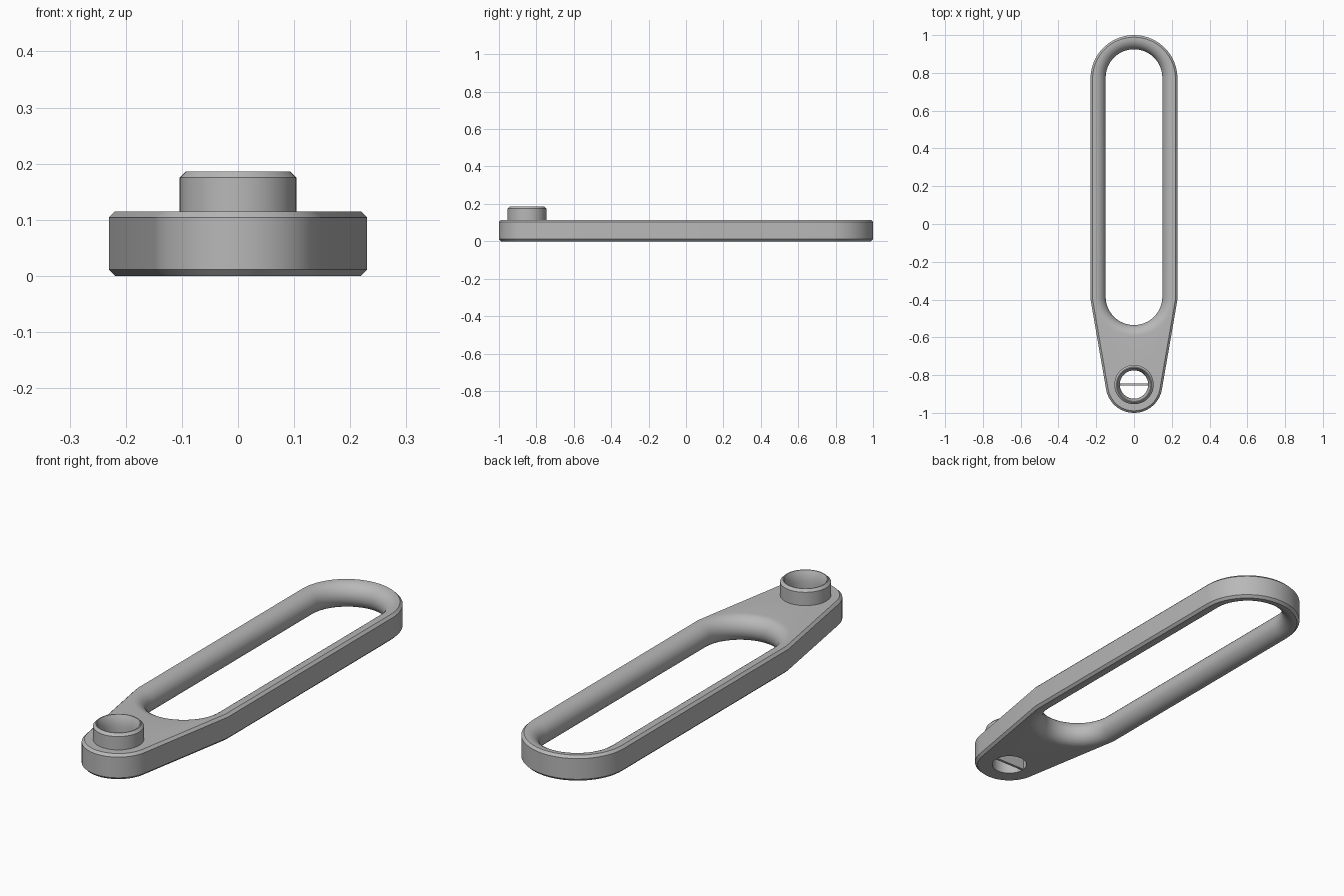
import bpy, bmesh
from math import sin, cos, sqrt, radians

cube = bpy.data.objects.get("Cube")
if cube:
    bpy.data.objects.remove(cube, do_unlink=True)

grey = bpy.data.materials.new("mid grey")
grey.use_nodes = True
colour = (0.48, 0.48, 0.48, 1)
grey.diffuse_color = colour
grey.node_tree.nodes["Principled BSDF"].inputs["Base Color"].default_value = colour

HEIGHT = 0.115      # plate thickness
CHAMFER = 0.011
EYE_Y = -0.85       # centre of the small eye
EYE_R = 0.075
SEG = 48


def arc(cy, r, start, end, n):
    """Points on an arc centred on the y axis."""
    angles = [radians(start + (end - start) * i / n) for i in range(n + 1)]
    return [(r * cos(a), cy + r * sin(a)) for a in angles]


def circle(r):
    return arc(EYE_Y, r, 0, 360, SEG)[:-1]


def plate_outline(inset):
    w = 0.23 - inset
    return (arc(0.77, w, 0, 180, 40) + [(-w, -0.4)]
            + arc(EYE_Y, 0.15 - inset, 190, 350, 32) + [(w, -0.4)])


def slot_outline(r):
    return arc(0.775, r, 0, 180, 32) + arc(-0.385, r, 180, 360, 32)


def loft(name, rings, caps=True):
    """Skin a stack of (outline, z) rings into an object."""
    bm = bmesh.new()
    loops = [[bm.verts.new((x, y, z)) for x, y in pts] for pts, z in rings]
    n = len(loops[0])
    for a, b in zip(loops, loops[1:]):
        for i in range(n):
            j = (i + 1) % n
            bm.faces.new((a[i], a[j], b[j], b[i]))
    if caps:
        bm.faces.new(loops[0][::-1])
        bm.faces.new(loops[-1])
        bmesh.ops.recalc_face_normals(bm, faces=bm.faces)
    mesh = bpy.data.meshes.new(name)
    bm.to_mesh(mesh)
    bm.free()
    mesh.materials.append(grey)
    ob = bpy.data.objects.new(name, mesh)
    bpy.context.collection.objects.link(ob)
    return ob


def activate(ob):
    bpy.ops.object.select_all(action='DESELECT')
    ob.select_set(True)
    bpy.context.view_layer.objects.active = ob


def cut(ob, cutter):
    cutter.hide_render = True
    mod = ob.modifiers.new("cut", 'BOOLEAN')
    mod.operation = 'DIFFERENCE'
    mod.solver = 'EXACT'
    mod.object = cutter
    activate(ob)
    bpy.ops.object.modifier_apply(modifier=mod.name)
    bpy.data.objects.remove(cutter, do_unlink=True)


# Chamfered link plate
plate = loft("link_plate", [
    (plate_outline(CHAMFER), 0), (plate_outline(0), CHAMFER),
    (plate_outline(0), HEIGHT - CHAMFER), (plate_outline(CHAMFER), HEIGHT)])

# Long slot with a half-round inner edge
half = HEIGHT / 2
rings = []
for i in range(17):
    a = radians(-90 + 180 * i / 16)
    rings.append((slot_outline(0.15 + half * (1 - cos(a))), half + half * sin(a)))
wide = slot_outline(0.15 + half)
cut(plate, loft("slot_cutter", [(wide, -0.05)] + rings + [(wide, HEIGHT + 0.05)]))

# Hole through the small eye
cut(plate, loft("eye_cutter", [(circle(EYE_R), -0.05), (circle(EYE_R), 0.2)]))

# Raised collar with a flared mouth
profile = [(0.104, HEIGHT), (0.104, 0.175), (0.093, 0.186), (0.089, 0.186),
           (0.083, 0.174), (0.078, 0.158), (EYE_R, 0.14), (EYE_R, HEIGHT)]
collar = loft("eye_collar", [(circle(r), z) for r, z in profile], caps=False)

# Thin web across the eye
w, t = EYE_R + 0.002, 0.006
web_outline = [(-w, EYE_Y - t), (w, EYE_Y - t), (w, EYE_Y + t), (-w, EYE_Y + t)]
loft("eye_web", [(web_outline, 0.002), (web_outline, 0.13)])

for ob in (plate, collar):
    activate(ob)
    bpy.ops.object.shade_smooth_by_angle(angle=radians(30))
